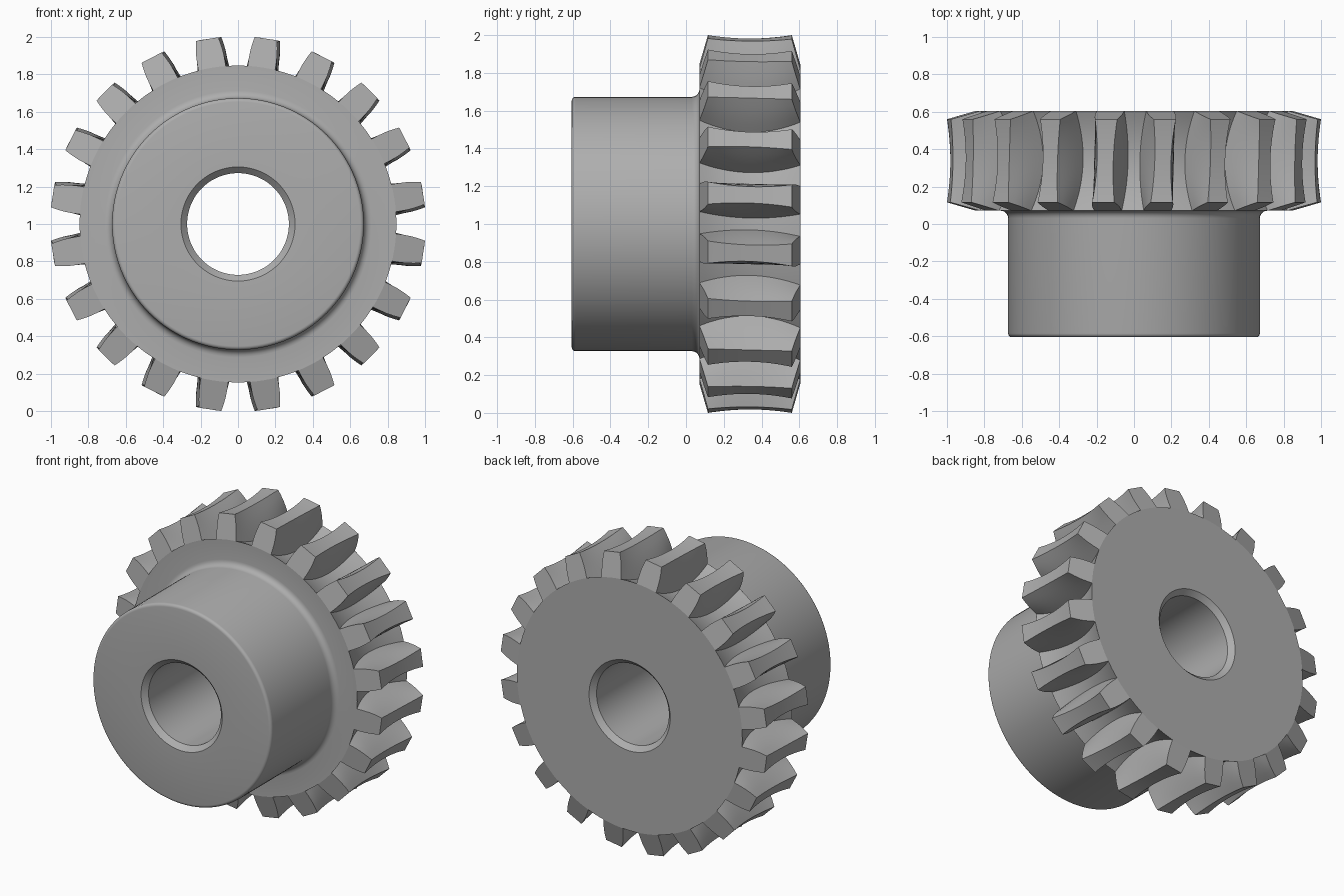
import bpy
import bmesh
from math import sin, cos, pi

TEETH = 20
PITCH = 2 * pi / TEETH
STATIONS = 16
MID_Y, HALF_Y = 0.338, 0.267

if "Cube" in bpy.data.objects:
    bpy.data.objects.remove(bpy.data.objects["Cube"], do_unlink=True)

steel = bpy.data.materials.new("steel grey")
steel.use_nodes = True
GREY = (0.42, 0.42, 0.42, 1)
steel.diffuse_color = GREY
steel.node_tree.nodes["Principled BSDF"].inputs["Base Color"].default_value = GREY


def finish(bm, name):
    bmesh.ops.remove_doubles(bm, verts=bm.verts, dist=1e-5)
    mesh = bpy.data.meshes.new(name)
    bm.to_mesh(mesh)
    bm.free()
    mesh.materials.append(steel)
    obj = bpy.data.objects.new(name, mesh)
    bpy.context.collection.objects.link(obj)
    bpy.ops.object.select_all(action='DESELECT')
    obj.select_set(True)
    bpy.context.view_layer.objects.active = obj
    bpy.ops.object.shade_smooth_by_angle(angle=pi / 6)
    return obj


def polar(r, angle, y):
    return (r * sin(angle), y, 1 + r * cos(angle))


# Hub, bore and wheel side faces: one turned profile of (radius, y)
def turned_body(segments=120):
    fillet = [(0.713 - 0.04 * sin(t), 0.031 + 0.04 * cos(t))
              for t in (i * pi / 10 for i in range(6))]
    edge = [(0.653 + 0.02 * cos(t), -0.585 - 0.02 * sin(t))
            for t in (i * pi / 8 for i in range(5))]
    bore = [(0.305, -0.605), (0.272, -0.572), (0.272, 0.572), (0.305, 0.605)]
    profile = [(0.847, 0.071)] + fillet + edge + bore + [(0.847, 0.605)]
    bm = bmesh.new()
    rings = [[bm.verts.new(polar(r, 2 * pi * i / segments, y))
              for i in range(segments)] for r, y in profile]
    for a, b in zip(rings, rings[1:]):
        for i in range(segments):
            j = (i + 1) % segments
            bm.faces.new((a[i], a[j], b[j], b[i]))
    return finish(bm, "hub_and_bore")


# Tooth section: (height fraction, half width at the ends, half width mid)
FLANK = [(0, 0.074, 0.092), (0.25, 0.0745, 0.084), (0.5, 0.073, 0.073),
         (0.75, 0.068, 0.06), (1, 0.06, 0.044)]


def rim_point(centre, s, k, half_end, half_mid, side):
    """Point on the throated rim; s runs -1 (front) to 1 (back)."""
    root = 0.785 + 0.062 * s * s
    tip = 0.988 + 0.016 * s * s
    r = root + (tip - root) * k
    half = half_mid + (half_end - half_mid) * s * s
    y = MID_Y + s * (HALF_Y - 0.045 * k)
    return polar(r, centre + side * half / r + 0.008 * s, y)


# Toothed rim: sections swept along the axis, closed at the tooth ends
def toothed_rim():
    bm = bmesh.new()
    for n in range(TEETH):
        centre = (n + 0.5) * PITCH
        rows = []
        for i in range(STATIONS + 1):
            s = -1 + 2 * i / STATIONS
            pts = [rim_point(centre, s, *f, -1) for f in FLANK]
            pts += [rim_point(centre, s, *f, 1) for f in reversed(FLANK)]
            # gap floor up to the next tooth
            pts.append(rim_point(centre + PITCH / 2, s, 0, 0, 0, 0))
            pts.append(rim_point(centre + PITCH, s, *FLANK[0], -1))
            rows.append([bm.verts.new(p) for p in pts])
        for a, b in zip(rows, rows[1:]):
            for j in range(len(a) - 1):
                bm.faces.new((a[j], b[j], b[j + 1], a[j + 1]))
        count = 2 * len(FLANK)
        bm.faces.new(rows[0][:count])
        bm.faces.new(rows[-1][count - 1::-1])
    return finish(bm, "toothed_rim")


body = turned_body()
rim = toothed_rim()

# Consistent outward normals
for obj, outward in ((body, 1), (rim, 1)):
    bm = bmesh.new()
    bm.from_mesh(obj.data)
    bmesh.ops.recalc_face_normals(bm, faces=bm.faces)
    top = max(bm.faces, key=lambda f: f.calc_center_median().z)
    if top.normal.z * outward < 0:
        bmesh.ops.reverse_faces(bm, faces=bm.faces)
    bm.to_mesh(obj.data)
    bm.free()
